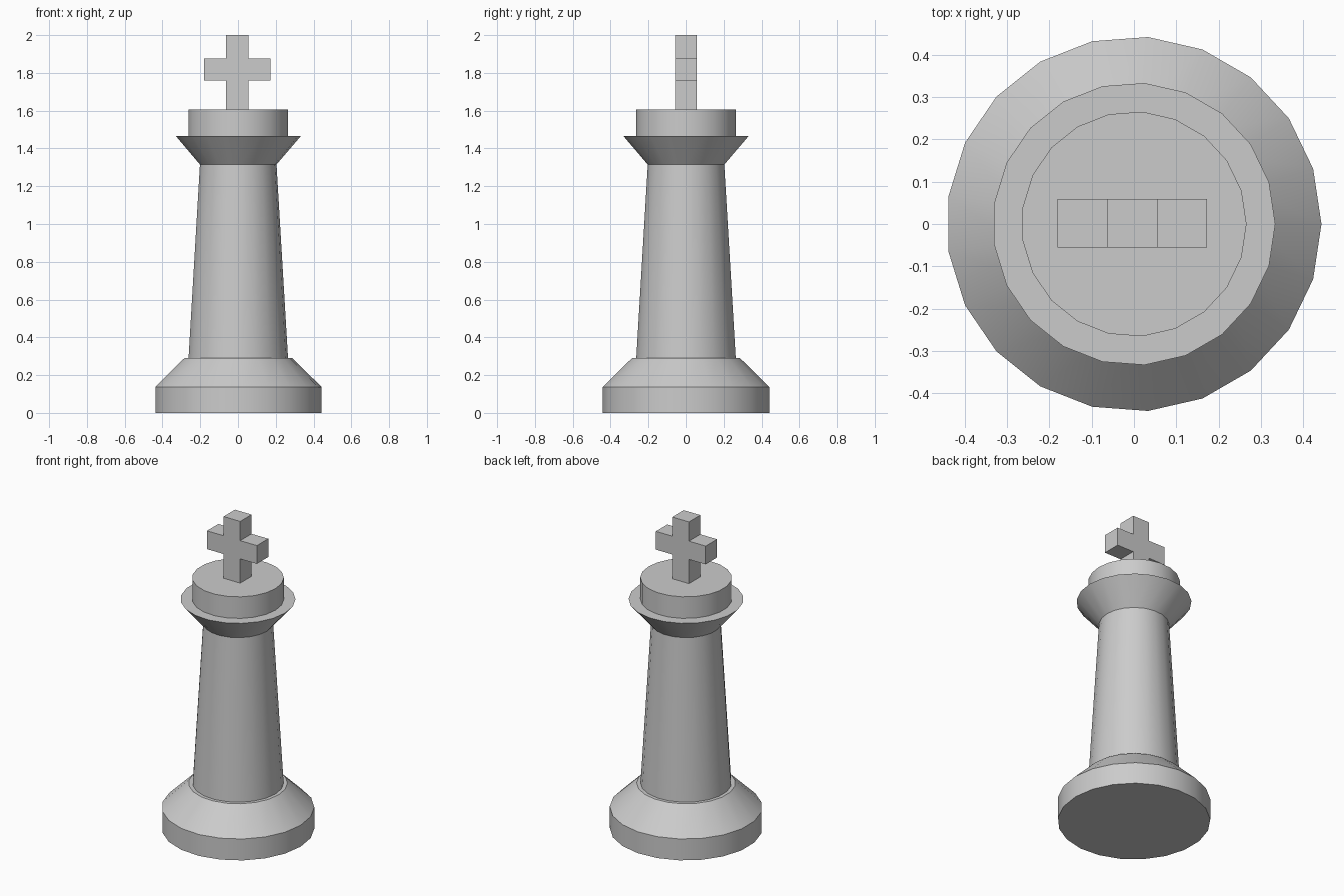
import bpy
import bmesh
from math import cos, sin, tau, radians

if "Cube" in bpy.data.objects:
    bpy.data.objects.remove(bpy.data.objects["Cube"], do_unlink=True)

SIDES = 21

stone = bpy.data.materials.new("light grey")
stone.use_nodes = True
stone.diffuse_color = (0.6, 0.6, 0.6, 1)
stone.node_tree.nodes["Principled BSDF"].inputs["Base Color"].default_value = (0.6, 0.6, 0.6, 1)


def finish(name, bm, smooth=False):
    bmesh.ops.recalc_face_normals(bm, faces=bm.faces)
    mesh = bpy.data.meshes.new(name)
    bm.to_mesh(mesh)
    bm.free()
    mesh.materials.append(stone)
    obj = bpy.data.objects.new(name, mesh)
    bpy.context.collection.objects.link(obj)
    if smooth:
        bpy.ops.object.select_all(action="DESELECT")
        obj.select_set(True)
        bpy.context.view_layer.objects.active = obj
        bpy.ops.object.shade_smooth_by_angle(angle=radians(30))


def turned(name, profile):
    """Closed solid with a ring of SIDES points for each (radius, height)."""
    bm = bmesh.new()
    rings = [[bm.verts.new((r * cos(tau * i / SIDES), r * sin(tau * i / SIDES), z))
              for i in range(SIDES)] for r, z in profile]
    for low, high in zip(rings, rings[1:]):
        for i in range(SIDES):
            j = (i + 1) % SIDES
            bm.faces.new((low[i], low[j], high[j], high[i]))
    bm.faces.new(rings[0])
    bm.faces.new(rings[-1])
    finish(name, bm, smooth=True)


# Turned body, bottom to top
turned("base", [(0.443, 0), (0.443, 0.137), (0.287, 0.29)])
turned("column", [(0.265, 0.29), (0.204, 1.315)])
turned("collar", [(0.204, 1.315), (0.334, 1.467)])
turned("crown", [(0.266, 1.467), (0.266, 1.605)])

# Cross finial: one outline, extruded front to back
bm = bmesh.new()
post, arm, low, high = 0.059, 0.177, 1.76, 1.877
half = [(post, 1.605), (post, low), (arm, low), (arm, high), (post, high), (post, 2.0)]
outline = half + [(-x, z) for x, z in reversed(half)]
face = bm.faces.new([bm.verts.new((x - 0.004, -0.056, z)) for x, z in outline])
new = bmesh.ops.extrude_face_region(bm, geom=[face])["geom"]
bmesh.ops.translate(bm, vec=(0, 0.115, 0),
                    verts=[v for v in new if isinstance(v, bmesh.types.BMVert)])
finish("cross", bm)
